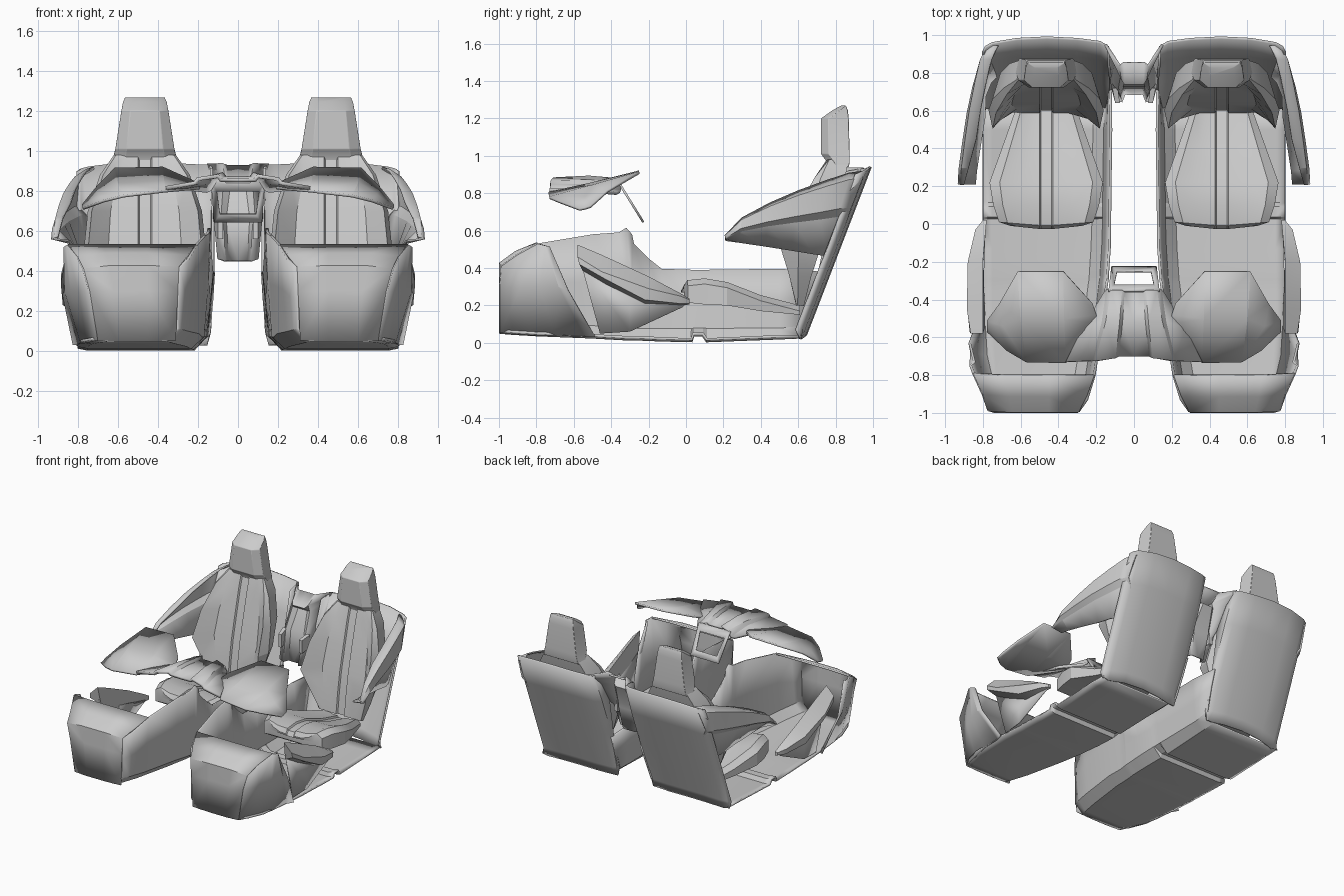
import bpy, bmesh, math

CX = 0.465  # seat centre line


def loft(name, rows, thick=0.0, closed=False, caps=False, mirror=True, angle=28, bevel=0.0):
    """Skin equal-length rows of points; optionally thicken and mirror across x."""
    bm = bmesh.new()
    grid = [[bm.verts.new(p) for p in row] for row in rows]
    n = len(rows[0])
    for a, b in zip(grid, grid[1:]):
        for i in range(n if closed else n - 1):
            j = (i + 1) % n
            bm.faces.new((a[i], a[j], b[j], b[i]))
    if caps:
        bm.faces.new(grid[0])
        bm.faces.new(grid[-1])
    bmesh.ops.remove_doubles(bm, verts=bm.verts, dist=0.0005)
    bmesh.ops.recalc_face_normals(bm, faces=bm.faces)
    me = bpy.data.meshes.new(name)
    bm.to_mesh(me)
    bm.free()
    ob = bpy.data.objects.new(name, me)
    bpy.context.collection.objects.link(ob)
    bpy.ops.object.select_all(action='DESELECT')
    ob.select_set(True)
    bpy.context.view_layer.objects.active = ob
    bpy.ops.object.shade_smooth_by_angle(angle=math.radians(angle))
    if bevel:
        m = ob.modifiers.new("soft_edges", 'BEVEL')
        m.width, m.segments, m.limit_method = bevel, 2, 'ANGLE'
        m.angle_limit = math.radians(30)
    if mirror:
        ob.modifiers.new("mirror", 'MIRROR')
    if thick:
        s = ob.modifiers.new("thickness", 'SOLIDIFY')
        s.thickness, s.offset = thick, 0
    return ob


# Floor and tunnel wall: y, inner top x, top z, inner bottom x, floor z, outer x
stations = [
    (-0.993, 0.295, 0.42, 0.31, 0.055, 0.70), (-0.93, 0.25, 0.46, 0.29, 0.05, 0.74),
    (-0.80, 0.21, 0.53, 0.26, 0.042, 0.78), (-0.50, 0.165, 0.58, 0.21, 0.03, 0.80),
    (-0.36, 0.15, 0.59, 0.195, 0.022, 0.80),
    (-0.32, 0.145, 0.615, 0.19, 0.02, 0.80), (-0.29, 0.14, 0.58, 0.185, 0.02, 0.80),
    (-0.28, 0.14, 0.53, 0.185, 0.02, 0.80),
    (-0.20, 0.135, 0.45, 0.18, 0.017, 0.80), (-0.13, 0.13, 0.395, 0.175, 0.014, 0.80),
    (0.03, 0.128, 0.39, 0.17, 0.009, 0.80), (0.04, 0.128, 0.39, 0.17, 0.04, 0.80),
    (0.09, 0.127, 0.39, 0.17, 0.04, 0.80), (0.11, 0.127, 0.39, 0.17, 0.009, 0.80),
    (0.50, 0.122, 0.395, 0.165, 0.025, 0.80)]
rows = [[(ti, y, zt), (ti * .6 + bi * .4, y, zt * .55 + zf * .45), (bi - .01, y, .075 if y > -.5 else zf + .06),
         (bi + .05, y, zf), (xo - .05, y, zf), (xo, y, zf + .01)]
        for y, ti, zt, bi, zf, xo in stations]
rows.append([(.125, .735, .38), (.13, .69, .26), (.145, .63, .09), (.215, .615, .03),
             (.75, .615, .03), (.795, .615, .035)])
loft("floor_tub", rows, thick=0.014)

# Front wall with sloping hood over the foot well
loft("footwell_front", [
    [(.31, -.993, .055), (.45, -.993, .05), (.60, -.993, .05), (.70, -.993, .055)],
    [(.30, -.993, .30), (.45, -.993, .30), (.62, -.993, .30), (.74, -.993, .30)],
    [(.295, -.993, .42), (.45, -.993, .425), (.64, -.993, .425), (.77, -.985, .41)],
    [(.25, -.91, .475), (.45, -.91, .485), (.66, -.91, .485), (.80, -.90, .47)],
    [(.21, -.80, .53), (.45, -.80, .53), (.68, -.80, .53), (.85, -.79, .53)]], thick=0.014)

# Outer foot well wall ending in a slanted flange
loft("footwell_side", [
    [(.70, -.993, .055), (.74, -.993, .30), (.77, -.985, .41)],
    [(.75, -.83, .042), (.79, -.88, .30), (.80, -.90, .47)],
    [(.78, -.70, .04), (.83, -.78, .30), (.85, -.79, .53)],
    [(.79, -.54, .035), (.86, -.68, .30), (.865, -.75, .52)],
    [(.82, -.49, .035), (.87, -.63, .28), (.845, -.73, .515)]], thick=0.014)

# Lower door insert: faceted arm piece with its kick panel
loft("door_insert", [
    [(.80, -.58, .525), (.865, -.58, .46), (.87, -.57, .42), (.79, -.55, .38)],
    [(.80, -.45, .47), (.885, -.45, .38), (.885, -.43, .34), (.79, -.43, .31)],
    [(.80, -.20, .355), (.88, -.20, .29), (.875, -.22, .23), (.80, -.22, .21)],
    [(.785, -.03, .265), (.84, -.03, .25), (.835, -.03, .21), (.79, -.03, .20)],
    [(.78, .02, .235), (.80, .02, .23), (.80, .02, .21), (.78, .02, .205)]],
    closed=True, caps=True)
loft("kick_panel", [
    [(.80, -.56, .42), (.79, -.46, .05)],
    [(.80, -.30, .28), (.80, -.30, .06)],
    [(.79, 0, .21), (.80, -.02, .19)]], thick=0.01)

# Rear bulkhead shell, wrapped at both sides
rows = []
for z, inset, lip in ((.03, .035, .005), (.10, .015, .03), (.40, .0, .05), (.70, .0, .11), (.93, .01, .13)):
    y = .62 + (z - .03) * .385
    c = min(lip, .03)
    rows.append([(.125 + inset * .8, y - lip, z - lip * .12), (.128 + inset, y - c, z),
                 (.17 + inset, y - .004, z), (.30, y + .012, z + .006), (.46, y + .02, z + .012),
                 (.62, y + .012, z + .006), (.75, y - .01, z - .01), (.785, y - c, z - c * .6),
                 (.80, y - c * 2, z - c)])
loft("rear_shell", rows, thick=0.014, angle=40)

# Wing panels: y, outer x, top z, bottom z, bottom y
wing = [(.21, .925, .57, .55, .21), (.30, .92, .665, .54, .28), (.45, .90, .745, .518, .42),
        (.60, .878, .81, .495, .56), (.75, .848, .865, .475, .68), (.87, .82, .905, .465, .75),
        (.945, .785, .915, .46, .785)]
rows = []
for i, (y, x, zt, zb, yb) in enumerate(wing):
    h, d = zt - zb, yb - y
    k = .4 + .6 * min(i, 2) / 2  # the section narrows toward the front tip
    rows.append([(x - .065 * k, y, zt), (x - .01, y, zt - .08 * h), (x + .003, y + d * .4, zt - .42 * h),
                 (x - .03 * k, y + d * .5, zt - .52 * h), (x - .085 if i < 4 else x - .06, y + d, zb)])
loft("wing_panel", rows, thick=0.012, angle=20)

# Seat cushion: y, half width, top z, bottom z
rows = []
for y, w, zt, zb in ((-.03, .19, .30, .23), (-.01, .25, .335, .215), (.10, .28, .345, .205),
                     (.22, .30, .325, .20), (.40, .235, .255, .17), (.61, .16, .20, .15)):
    half = [(w, zb), (w, zt - .03), (w * .82, zt), (w * .5, zt - .02), (.035, zt - .02), (.028, zt - .032)]
    sec = half + [(-a, b) for a, b in reversed(half)]
    rows.append([(CX + a, y + .02 * abs(a) / w * (y < 0), b) for a, b in sec])
loft("seat_cushion", rows, closed=True, caps=True)

# Seat back with side bolsters: z, centre y, half width, bolster reach, back y
rows = []
for z, y, w, f, yb in ((.20, .60, .19, .01, .63), (.36, .62, .26, .07, .67), (.51, .645, .305, .14, .72),
                       (.70, .69, .285, .10, .80), (.88, .735, .225, .05, .85), (.98, .765, .155, .0, .87)):
    half = [(w * .85, yb), (w, y - f * .3), (w * .93, y - f), (w * .6, y - .012),
            (.035, y - .012), (.028, y)]
    sec = half + [(-a, b) for a, b in reversed(half)]
    rows.append([(CX + a, b, z + (.10 * (y - b) if z < .4 else 0)) for a, b in sec])
loft("seat_back", rows, closed=True, caps=True)

# Headrest: z, half width, front y, back y
rows = []
for z, w, yf, yb in ((.94, .165, .76, .87), (.965, .16, .755, .875), (1.01, .148, .722, .875),
                     (1.20, .118, .722, .87), (1.245, .11, .785, .865), (1.268, .10, .83, .855)):
    sec = [(w * .9, yb), (w, yf + .04), (w * .62, yf), (-w * .62, yf), (-w, yf + .04), (-w * .9, yb)]
    rows.append([(CX + a, min(b, yb), z) for a, b in sec])
loft("headrest", rows, closed=True, caps=True, bevel=0.006)

# Dashboard pads: thin hexagonal sloping plates with a drooping outer tip
loft("dash_pad", [
    [(.19, -.53, .815), (.20, -.48, .825), (.22, -.42, .845)],
    [(.36, -.735, .80), (.37, -.50, .852), (.375, -.25, .915)],
    [(.57, -.73, .775), (.60, -.50, .838), (.615, -.25, .910)],
    [(.67, -.67, .75), (.69, -.54, .78), (.71, -.42, .81)],
    [(.775, -.57, .712), (.775, -.54, .718), (.775, -.51, .728)]], thick=0.014, angle=10)

# Central dashboard console with raised ribs
loft("dash_console", [
    [(0, -.70, .855), (0, -.52, .865), (0, -.36, .85)],
    [(.085, -.70, .855), (.065, -.52, .865), (.055, -.36, .85)],
    [(.10, -.71, .875), (.08, -.52, .885), (.065, -.35, .87)],
    [(.20, -.725, .86), (.145, -.52, .865), (.115, -.35, .85)],
    [(.215, -.725, .84), (.165, -.52, .84), (.14, -.35, .81)],
    [(.36, -.73, .815), (.27, -.55, .815), (.16, -.37, .80)]], thick=0.02, angle=15)


# Hanging display frame below the console
def frame_loop(w_top, w_bot, top, bot):
    return [(x, -.225 - (z - .64) * .62, z) for x, z in
            ((-w_top, top), (w_top, top), (w_bot, bot), (-w_bot, bot))]


loft("display_frame", [frame_loop(.135, .12, .85, .645), frame_loop(.105, .09, .80, .685)],
     thick=0.012, closed=True, mirror=False)

# Rear centre console: tapered fascia between the seats
loft("rear_console", [
    [(0, .69, .45), (.05, .69, .45), (.065, .65, .45), (.10, .66, .46)],
    [(0, .73, .63), (.06, .73, .63), (.075, .69, .63), (.115, .72, .63)],
    [(0, .735, .67), (.06, .735, .67), (.085, .71, .67), (.12, .76, .67)],
    [(0, .80, .82), (.04, .80, .82), (.07, .78, .83), (.125, .86, .84)],
    [(0, .745, .86), (.05, .745, .86), (.065, .77, .875), (.135, .92, .90)],
    [(0, .855, .925), (.055, .855, .925), (.075, .84, .935), (.15, .95, .935)]], thick=0.014)

# Small latch blocks on the tunnel edge beside the rear console
loft("belt_latch", [
    [(.075, .64, z), (.10, .64, z), (.115, .72, z + .02), (.085, .72, z + .02)]
    for z in (.56, .66)], closed=True, caps=True)
